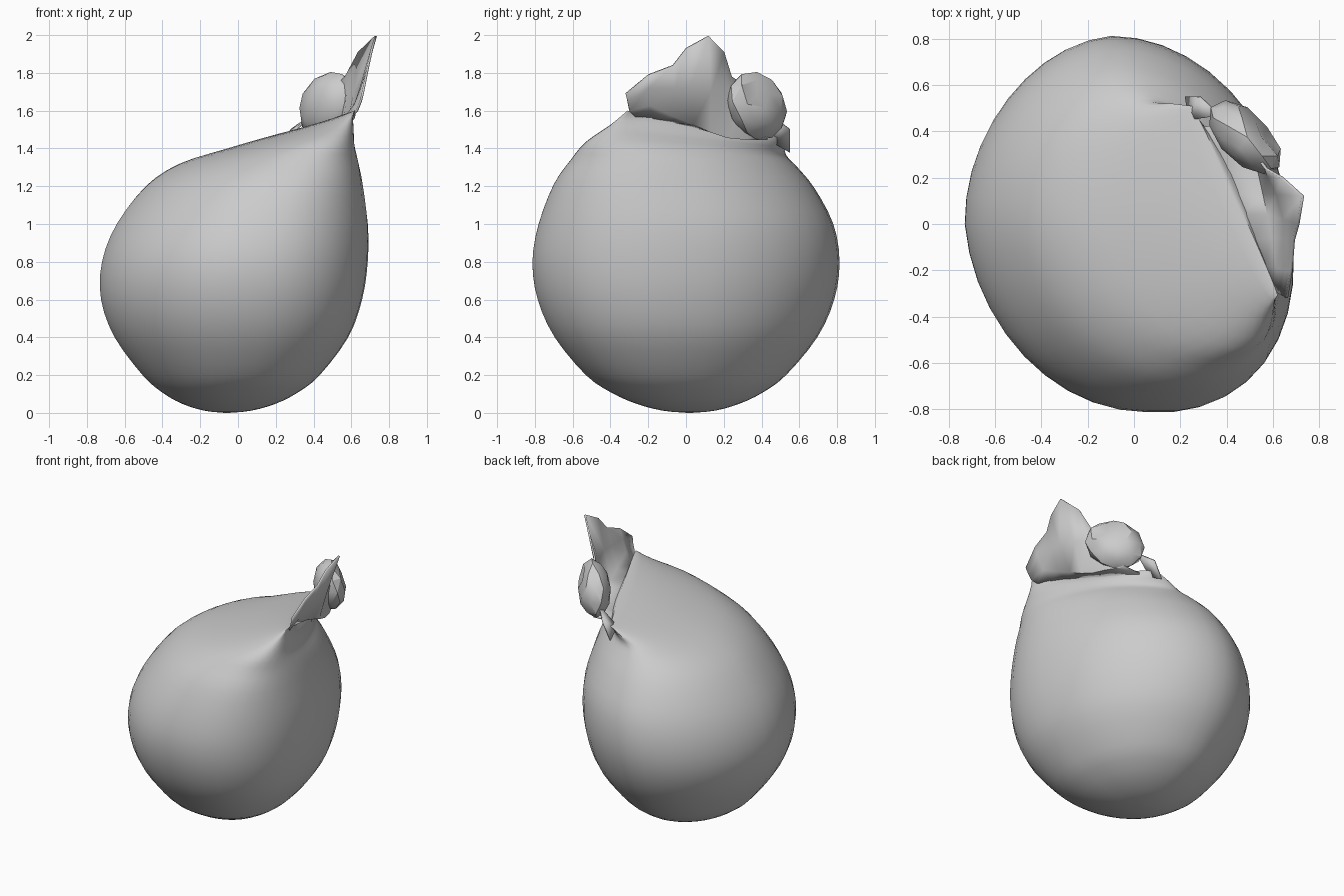
import bpy, bmesh, math
from mathutils import Vector

cube = bpy.data.objects.get("Cube")
if cube:
    bpy.data.objects.remove(cube, do_unlink=True)

grey = bpy.data.materials.new("plain_grey")
grey.use_nodes = True
colour = (0.6, 0.6, 0.6, 1)
grey.diffuse_color = colour
grey.node_tree.nodes["Principled BSDF"].inputs["Base Color"].default_value = colour


def finish(name, bm, angle):
    bmesh.ops.recalc_face_normals(bm, faces=bm.faces)
    mesh = bpy.data.meshes.new(name)
    bm.to_mesh(mesh)
    bm.free()
    mesh.materials.append(grey)
    ob = bpy.data.objects.new(name, mesh)
    bpy.context.collection.objects.link(ob)
    bpy.ops.object.select_all(action='DESELECT')
    ob.select_set(True)
    bpy.context.view_layer.objects.active = ob
    bpy.ops.object.shade_smooth_by_angle(angle=math.radians(angle))
    return ob


def thicken(ob):
    mod = ob.modifiers.new("cloth_thickness", 'SOLIDIFY')
    mod.thickness = 0.012
    mod.offset = 0


def spline(rows, steps):
    """Catmull-Rom interpolation through rows of numbers."""
    out = []
    for i in range(len(rows) - 1):
        p0, p1 = rows[max(i - 1, 0)], rows[i]
        p2, p3 = rows[i + 1], rows[min(i + 2, len(rows) - 1)]
        for s in range(steps):
            t = s / steps
            out.append([0.5 * (2 * b + (c - a) * t + (2 * a - 5 * b + 4 * c - d) * t * t
                               + (3 * b - a - 3 * c + d) * t ** 3)
                        for a, b, c, d in zip(p0, p1, p2, p3)])
    out.append(list(rows[-1]))
    return out


def skin(bm, rows, closed):
    """Quads between neighbouring rows of vertices."""
    n = len(rows[0])
    for lo, hi in zip(rows, rows[1:]):
        for j in range(n if closed else n - 1):
            k = (j + 1) % n
            bm.faces.new((lo[j], lo[k], hi[k], hi[j]))


# Sack body: tilted elliptical sections, pinched into a slanted ridge on top
# section: centre x, y, z, long axis x, y, z, cross half width
sections = [
    (-0.06, 0.02, 0.000, 0.00, 0.01, 0.00, 0.01),
    (-0.055, 0.015, 0.012, -0.01, 0.139, 0.00, 0.125),
    (-0.05, 0.01, 0.048, -0.02, 0.272, 0.00, 0.245),
    (-0.045, 0.005, 0.107, -0.03, 0.40, 0.00, 0.355),
    (-0.04, 0.00, 0.20, -0.045, 0.53, 0.00, 0.465),
    (-0.04, 0.00, 0.40, -0.06, 0.695, 0.00, 0.613),
    (-0.04, 0.00, 0.60, -0.07, 0.785, 0.00, 0.685),
    (-0.023, 0.00, 0.80, -0.075, 0.813, 0.00, 0.697),
    (0.015, 0.00, 1.00, -0.09, 0.78, 0.00, 0.657),
    (0.075, -0.01, 1.20, -0.125, 0.69, -0.01, 0.56),
    (0.148, -0.01, 1.32, -0.155, 0.60, -0.02, 0.45),
    (0.25, 0.00, 1.40, -0.18, 0.53, -0.035, 0.305),
    (0.36, 0.06, 1.475, -0.19, 0.46, -0.05, 0.155),
    (0.435, 0.10, 1.53, -0.185, 0.41, -0.07, 0.012),
]
SEG = 40
bm = bmesh.new()
rings = []
for cx, cy, cz, ax, ay, az, bx in spline(sections, 3):
    ring = []
    for j in range(SEG):
        c, s = math.cos(math.tau * j / SEG), math.sin(math.tau * j / SEG)
        # fuller towards the front left, flatter towards the back right
        lean = 0.09 * max(0.0, -s * c) * bx
        ring.append(bm.verts.new((cx + ax * c + bx * s + lean,
                                  cy + ay * c - lean, cz + az * c)))
    rings.append(ring)
skin(bm, rings, True)
bm.faces.new(rings[0])
bm.faces.new(rings[-1])
finish("sack_body", bm, 50)

# Gathered cloth: columns from the ridge up to the ragged rim
columns = [
    ((0.60, -0.27, 1.57), (0.63, -0.30, 1.60), (0.65, -0.31, 1.65), (0.66, -0.32, 1.69)),
    ((0.565, -0.18, 1.56), (0.62, -0.19, 1.63), (0.655, -0.20, 1.72), (0.68, -0.20, 1.79)),
    ((0.51, -0.07, 1.54), (0.60, -0.06, 1.57), (0.65, -0.06, 1.72), (0.69, -0.07, 1.84)),
    ((0.465, 0.03, 1.52), (0.58, 0.04, 1.53), (0.65, 0.02, 1.72), (0.71, 0.00, 1.93)),
    ((0.425, 0.12, 1.505), (0.56, 0.13, 1.49), (0.62, 0.13, 1.70), (0.73, 0.12, 1.995)),
    ((0.38, 0.22, 1.485), (0.54, 0.22, 1.46), (0.58, 0.21, 1.70), (0.64, 0.20, 1.91)),
    ((0.34, 0.31, 1.47), (0.51, 0.32, 1.45), (0.55, 0.29, 1.60), (0.57, 0.24, 1.78)),
    ((0.29, 0.42, 1.45), (0.44, 0.43, 1.45), (0.50, 0.42, 1.55), (0.48, 0.36, 1.70)),
]
bm = bmesh.new()
skin(bm, [[bm.verts.new(p) for p in col] for col in columns], False)
thicken(finish("gathered_cloth", bm, 60))

# Curled fold: faceted lump leaning along the ridge, hollowed on its outer side
bm = bmesh.new()
bmesh.ops.create_icosphere(bm, subdivisions=2, radius=1)
hollow = Vector((0.8, 0.1, 0.45)).normalized()
for v in bm.verts:
    n = v.co.normalized()
    dent = 1 - 0.35 * max(0.0, (n.dot(hollow) - 0.82) / 0.18)
    x, y, z = v.co * dent
    v.co = (0.48 + 0.135 * x - 0.085 * y + 0.01 * z,
            0.375 + 0.16 * y,
            1.625 + 0.18 * z - 0.03 * y)
finish("curled_fold", bm, 25)

# Small pointed cloth corner at the far end of the ridge
bm = bmesh.new()
pts = [(0.24, 0.45, 1.44), (0.225, 0.55, 1.38), (0.285, 0.55, 1.50), (0.37, 0.47, 1.56)]
a, b, c, d = [bm.verts.new(p) for p in pts]
bm.faces.new((a, b, c))
bm.faces.new((a, c, d))
thicken(finish("cloth_corner", bm, 30))
